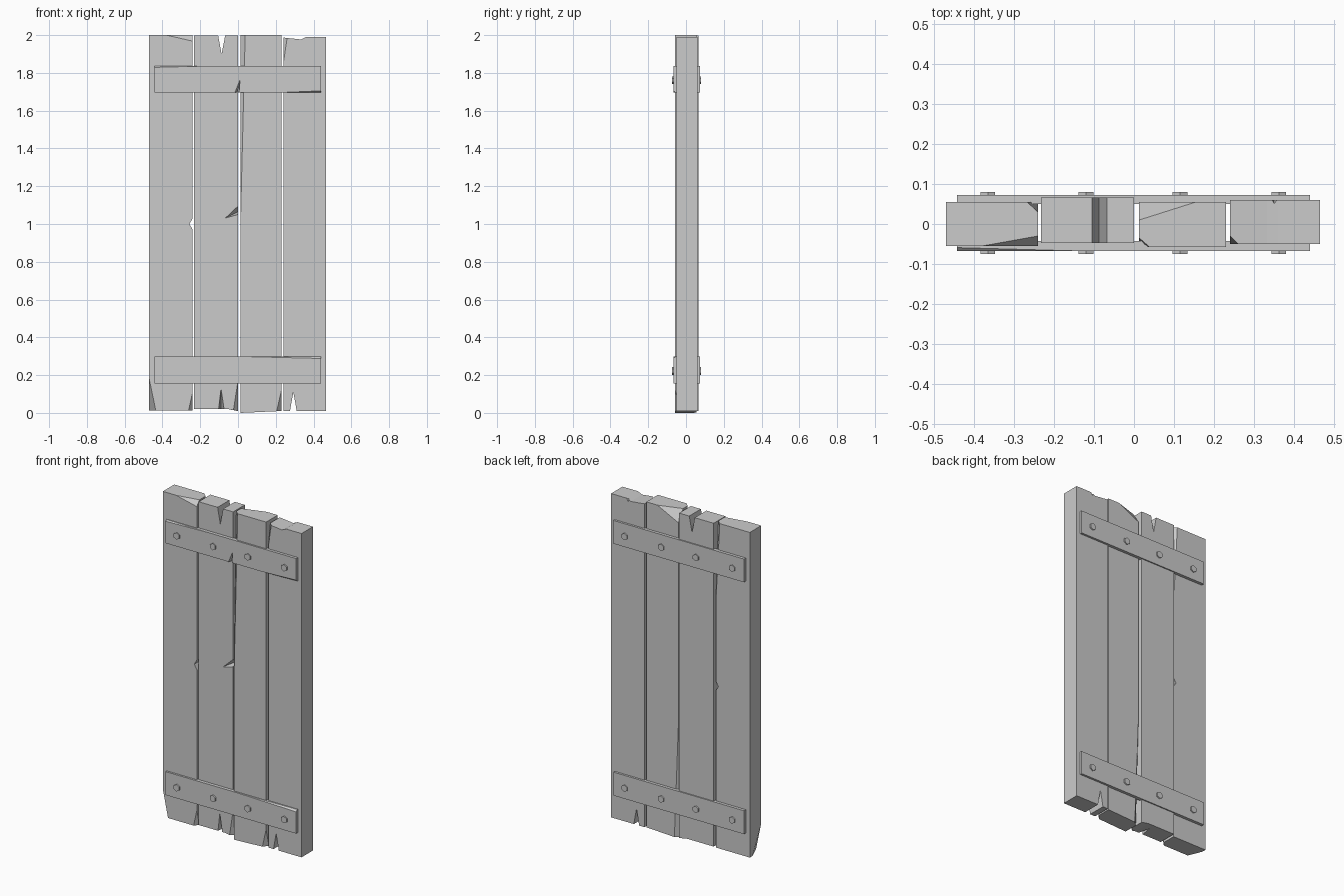
import bpy, bmesh, math
from mathutils import Vector, Matrix

cube = bpy.data.objects.get("Cube")
if cube:
    bpy.data.objects.remove(cube, do_unlink=True)

grey = bpy.data.materials.new("plain grey")
grey.use_nodes = True
colour = (0.6, 0.6, 0.6, 1)
grey.diffuse_color = colour
grey.node_tree.nodes["Principled BSDF"].inputs["Base Color"].default_value = colour


def finish(name, bm):
    bmesh.ops.recalc_face_normals(bm, faces=bm.faces)
    mesh = bpy.data.meshes.new(name)
    bm.to_mesh(mesh)
    bm.free()
    mesh.materials.append(grey)
    ob = bpy.data.objects.new(name, mesh)
    bpy.context.collection.objects.link(ob)
    return ob


def slab(outline, front, back):
    """Extrude an x-z outline from front to back."""
    bm = bmesh.new()
    face = bm.faces.new([bm.verts.new((x, front, z)) for x, z in outline])
    new = bmesh.ops.extrude_face_region(bm, geom=[face])["geom"]
    moved = [v for v in new if isinstance(v, bmesh.types.BMVert)]
    bmesh.ops.translate(bm, verts=moved, vec=(0, back - front, 0))
    bmesh.ops.recalc_face_normals(bm, faces=bm.faces)
    return bm


def chip(bm, a, b, c):
    """Slice off the corner outside the plane through three points."""
    a, b, c = Vector(a), Vector(b), Vector(c)
    normal = (b - a).cross(c - a).normalized()
    centre = sum((v.co for v in bm.verts), Vector()) / len(bm.verts)
    if normal.dot(centre - a) > 0:
        normal.negate()
    bmesh.ops.bisect_plane(bm, geom=bm.verts[:] + bm.edges[:] + bm.faces[:], dist=1e-6,
                           plane_co=a, plane_no=normal, clear_outer=True)
    bmesh.ops.holes_fill(bm, edges=[e for e in bm.edges if e.is_boundary], sides=0)


def gouge(ob, points):
    """Carve a pointed splinter pit out of an object."""
    bm = bmesh.new()
    for p in points:
        bm.verts.new(p)
    bmesh.ops.convex_hull(bm, input=bm.verts[:])
    cutter = finish("splinter_cutter", bm)
    mod = ob.modifiers.new("gouge", 'BOOLEAN')
    mod.operation, mod.solver, mod.object = 'DIFFERENCE', 'EXACT', cutter
    bpy.context.view_layer.update()
    deps = bpy.context.evaluated_depsgraph_get()
    carved = bpy.data.meshes.new_from_object(ob.evaluated_get(deps))
    ob.modifiers.clear()
    ob.data = carved
    bpy.data.objects.remove(cutter, do_unlink=True)


def board(name, outline, front, back, chips):
    bm = slab(outline, front, back)
    for points in chips:
        chip(bm, *points)
    return finish(name, bm)


# Planks, from the model's right to its left
board("outer_right_plank",
      [(-.47, .012), (-.24, .012), (-.24, .97), (-.257, 1.0), (-.24, 1.03), (-.24, 2), (-.47, 2)],
      -.055, .055,
      [((-.38, -.055, 2), (-.24, -.055, 1.968), (-.24, -.03, 2)),
       ((-.24, .055, 1.5), (-.267, .055, 2), (-.24, .03, 2)),
       ((-.47, -.055, .18), (-.435, -.055, .012), (-.47, .03, .012)),
       ((-.24, -.055, .11), (-.262, -.055, .012), (-.24, -.03, .012))])

inner_right = board("inner_right_plank",
                    [(-.233, .02), (-.05, .02), (0, .01), (0, 1.997), (-.068, 1.997),
                     (-.087, 1.9), (-.105, 1.997), (-.233, 1.997)],
                    -.047, .066,
                    [((0, -.047, .17), (-.025, -.047, .01), (0, -.02, .01))])
gouge(inner_right, [(-.107, -.06, 0), (-.068, -.06, 0), (-.09, -.06, .15), (-.09, .04, 0)])
gouge(inner_right, [(-.08, -.06, 1.025), (.01, -.06, 1.11), (.01, -.06, 1.05), (.01, .03, 1.07)])

board("inner_left_plank",
      [(.013, 0), (.23, .01), (.23, 2), (.013, 2)], -.057, .055,
      [((.013, -.057, 1.0), (.038, -.057, 2), (.013, -.035, 2)),
       ((.013, .01, 2), (.155, .055, 2), (.013, .055, 1.93)),
       ((.23, -.057, .12), (.205, -.057, .01), (.23, -.03, .01)),
       ((.013, .055, .7), (.04, .055, 0), (.013, .03, 0))])

outer_left = board("outer_left_plank",
                   [(.24, .01), (.275, .01), (.293, .11), (.311, .01), (.465, .01),
                    (.465, 1.99), (.36, 1.99), (.333, 1.977), (.24, 1.987)],
                   -.05, .06,
                   [((.24, -.05, 1.85), (.26, -.05, 1.985), (.24, -.03, 1.987))])
gouge(outer_left, [(.33, .07, 2.01), (.375, .07, 2.01), (.35, .038, 2.01), (.35, .07, 1.95)])

# Cross braces on both faces, with bolt heads
for level, low, high in (("lower", .155, .298), ("upper", 1.695, 1.837)):
    outline = [(-.443, low), (.44, low), (.44, high), (-.443, high)]
    for side, inner, outer in (("front", -.042, -.067), ("back", .05, .073)):
        chips = []
        if side == "front" and level == "upper":
            chips = [((-.443, outer, high - .008), (-.15, outer, high), (-.443, outer + .008, high)),
                     ((.2, outer, low), (.44, outer, low + .01), (.44, outer + .012, low))]
        elif side == "front":
            chips = [((.04, outer, high), (.44, outer, high - .01), (.44, outer + .012, high))]
        brace = board(f"{level}_{side}_brace", outline, inner, outer, chips)
        if side == "front" and level == "upper":
            gouge(brace, [(-.022, -.07, low - .01), (.005, -.07, low - .01),
                          (.012, -.07, 1.77), (0, -.02, low - .01)])
        for i, x in enumerate((-.365, -.12, .115, .362)):
            bm = bmesh.new()
            turn = Matrix.Translation((x, outer, (low + high) / 2 - .005)) @ Matrix.Rotation(math.pi / 2, 4, 'X')
            bmesh.ops.create_cone(bm, cap_ends=True, segments=6, radius1=.021, radius2=.021,
                                  depth=.015, matrix=turn)
            finish(f"{level}_{side}_bolt_{i + 1}", bm)
